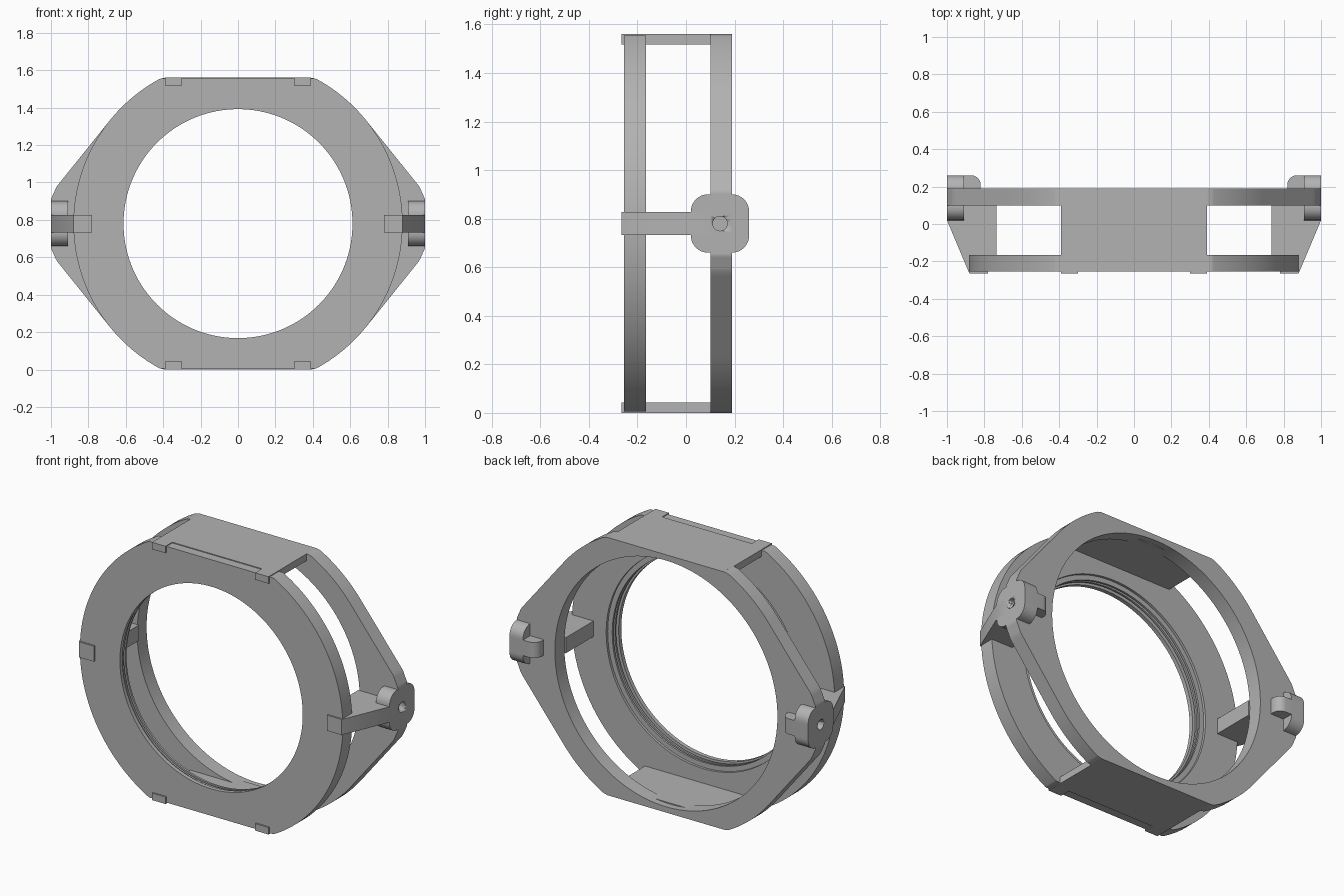
import bpy, bmesh
from math import sin, cos, tan, pi, radians, degrees, asin
from mathutils import Vector

cube = bpy.data.objects.get("Cube")
if cube:
    bpy.data.objects.remove(cube, do_unlink=True)

MID = 0.78          # height of the ring axis
RADIUS = 0.88       # outer ring radius

grey = bpy.data.materials.new("plain_grey")
grey.use_nodes = True
grey.diffuse_color = (0.45, 0.45, 0.45, 1)
grey.node_tree.nodes["Principled BSDF"].inputs["Base Color"].default_value = (0.45, 0.45, 0.45, 1)


def finish(name, bm):
    """Turn a bmesh into a named, shaded object."""
    bmesh.ops.recalc_face_normals(bm, faces=bm.faces[:])
    mesh = bpy.data.meshes.new(name)
    bm.to_mesh(mesh)
    bm.free()
    mesh.materials.append(grey)
    obj = bpy.data.objects.new(name, mesh)
    bpy.context.collection.objects.link(obj)
    bpy.ops.object.select_all(action='DESELECT')
    obj.select_set(True)
    bpy.context.view_layer.objects.active = obj
    bpy.ops.object.shade_smooth_by_angle(angle=radians(25))
    return obj


def prism(name, points, offset):
    """Extrude a closed polygon of 3D points by an offset."""
    bm = bmesh.new()
    face = bm.faces.new([bm.verts.new(p) for p in points])
    new = bmesh.ops.extrude_face_region(bm, geom=[face])["geom"]
    bmesh.ops.translate(bm, vec=Vector(offset),
                        verts=[v for v in new if isinstance(v, bmesh.types.BMVert)])
    return finish(name, bm)


def arc(cx, cy, r, start, end, steps=8):
    return [(cx + r * cos(radians(start + (end - start) * i / steps)),
             cy + r * sin(radians(start + (end - start) * i / steps)))
            for i in range(steps + 1)]


def edge_line(a, normal, dist):
    return dist / cos(radians(a - normal))


def outline(a, eared):
    """Outer radius at a first-quadrant angle: circle, optional ears, flat top."""
    r = RADIUS
    if eared and a < 38.8:
        r = min(edge_line(a, 0, 1), edge_line(a, 23.7, 0.968), edge_line(a, 38.8, RADIUS))
    if a > 45:
        r = min(r, edge_line(a, 90, MID if eared else 0.775), edge_line(a, 76, 0.852))
    return r


def ring(name, y_front, y_back, bore, eared):
    """Sweep a bore profile and an outline around the ring axis."""
    quarter = sorted(set(range(90)) | {7.4, 10.9, 61.5, 63.2})
    turn = quarter + [180 - a for a in reversed(quarter) if a > 0]
    turn.insert(len(quarter), 90)
    turn += [a + 180 for a in turn]
    turn = sorted(set(turn))
    bm = bmesh.new()
    loops = []
    for a in turn:
        fold = a % 180
        r_out = outline(min(fold, 180 - fold), eared)
        section = [(r_out, y_front), (r_out, y_back)] + bore
        loops.append([bm.verts.new((r * cos(radians(a)), y, MID + r * sin(radians(a))))
                      for r, y in section])
    for i, loop in enumerate(loops):
        nxt = loops[(i + 1) % len(loops)]
        for j in range(len(loop)):
            k = (j + 1) % len(loop)
            bm.faces.new((loop[j], loop[k], nxt[k], nxt[j]))
    return finish(name, bm)


# Front ring with a stepped, threaded bore
bore = [(0.65, -0.165), (0.65, -0.18)]
for y in (-0.18, -0.205):
    bore += [(0.62, y), (0.62, y - 0.012), (0.635, y - 0.012), (0.635, y - 0.025)]
bore += [(0.612, -0.23), (0.612, -0.255)]
ring("front_ring", -0.255, -0.165, bore, False)

# Rear frame with pointed ears
rear = ring("rear_frame", 0.10, 0.19, [(0.745, 0.19), (0.745, 0.10)], True)

# Top and bottom bridge plates with front tabs
plate = [(-0.39, -0.265), (-0.30, -0.265), (-0.30, -0.20), (0.30, -0.20),
         (0.30, -0.265), (0.39, -0.265), (0.39, 0.15), (-0.39, 0.15)]
for name, z in (("bottom_bridge", 0.0), ("top_bridge", 2 * MID - 0.042)):
    prism(name, [(x, y, z) for x, y in plate], (0, 0, 0.042))

# Side struts, pivot lugs and rear arms, mirrored
strut = [(0.78, -0.265), (0.88, -0.265), (1, 0.02), (1, 0.10),
         (0.735, 0.10), (0.735, -0.165), (0.78, -0.165)]
arm = [(1, 0.18), (1, 0.26)] + arc(0.87, 0.21, 0.05, 90, 180) + [(0.82, 0.18)]
lug = []
for i, (sy, sz) in enumerate(((1, 1), (-1, 1), (-1, -1), (1, -1))):
    lug += arc(0.14 + sy * 0.05, MID + sz * 0.05, 0.07, 90 * i, 90 * i + 90)
hole = arc(0.14, MID, 0.03, 0, 345, 23)

for side, s in (("left", 1), ("right", -1)):
    prism(side + "_strut", [(s * x, y, MID - 0.047) for x, y in strut], (0, 0, 0.094))
    prism(side + "_rear_arm", [(s * x, y, MID - 0.047) for x, y in arm], (0, 0, 0.094))
    knob = prism(side + "_pivot_lug", [(s * 0.91, y, z) for y, z in lug], (s * 0.09, 0, 0))
    cutter = prism(side + "_pivot_cutter", [(s * 0.85, y, z) for y, z in hole], (s * 0.3, 0, 0))
    cutter.hide_render = True
    cutter.hide_set(True)
    for target in (knob, rear):
        cut = target.modifiers.new(side + "_pivot_hole", 'BOOLEAN')
        cut.operation = 'DIFFERENCE'
        cut.object = cutter
        cut.solver = 'EXACT'
